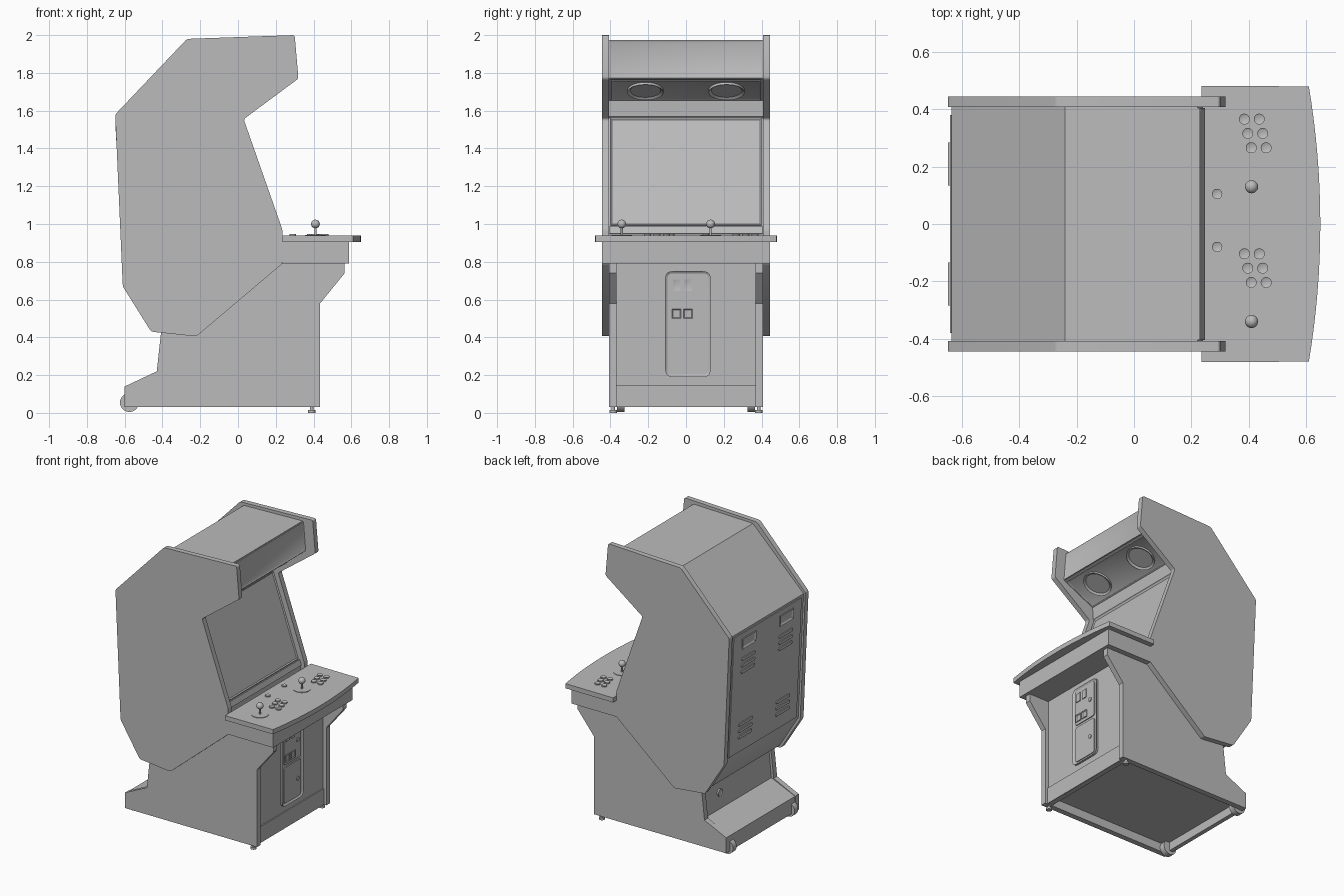
import bpy, bmesh, math
from mathutils import Matrix, Vector

cube = bpy.data.objects.get("Cube")
if cube:
    bpy.data.objects.remove(cube, do_unlink=True)

grey = bpy.data.materials.new("plain grey")
grey.use_nodes = True
grey.diffuse_color = (0.5, 0.5, 0.5, 1)
grey.node_tree.nodes["Principled BSDF"].inputs["Base Color"].default_value = (0.5, 0.5, 0.5, 1)

X, Y, Z = Vector((1, 0, 0)), Vector((0, 1, 0)), Vector((0, 0, 1))


def frame(origin, normal, across):
    """Matrix whose local z is the normal and local x runs across."""
    n = Vector(normal).normalized()
    a = Vector(across).normalized()
    m = Matrix((a, n.cross(a), n)).transposed().to_4x4()
    m.translation = origin
    return m


def finish(name, bm, matrix):
    bmesh.ops.recalc_face_normals(bm, faces=bm.faces)
    bm.transform(matrix)
    mesh = bpy.data.meshes.new(name)
    bm.to_mesh(mesh)
    bm.free()
    mesh.materials.append(grey)
    mesh.shade_smooth()
    mesh.set_sharp_from_angle(angle=math.radians(32))
    ob = bpy.data.objects.new(name, mesh)
    bpy.context.collection.objects.link(ob)
    return ob


def prism(name, pts, height, matrix, inset=None):
    """Extrude a flat outline; inset=(border, depth) sinks the outer cap."""
    bm = bmesh.new()
    base = bm.faces.new([bm.verts.new((p[0], p[1], 0)) for p in pts])
    out = bmesh.ops.extrude_face_region(bm, geom=[base], use_keep_orig=True)
    bmesh.ops.translate(bm, vec=(0, 0, height),
                        verts=[v for v in out["geom"] if isinstance(v, bmesh.types.BMVert)])
    bmesh.ops.recalc_face_normals(bm, faces=bm.faces)
    if inset:
        cap = [f for f in bm.faces if f.normal.z > 0.9]
        bmesh.ops.inset_region(bm, faces=cap, thickness=inset[0], use_even_offset=True)
        bmesh.ops.translate(bm, vec=(0, 0, -inset[1]), verts=cap[0].verts[:])
        # keep the sunk wall upright by adding a second, tighter border
    return finish(name, bm, matrix)


def rounded(pts, r, steps=3):
    """Round every corner of an outline."""
    out = []
    for i, p in enumerate(pts):
        p, a, b = Vector(p), Vector(pts[i - 1]), Vector(pts[(i + 1) % len(pts)])
        s, e = p + (a - p).normalized() * r, p + (b - p).normalized() * r
        for k in range(steps + 1):
            t = k / steps
            out.append(s * (1 - t) ** 2 + p * 2 * t * (1 - t) + e * t * t)
    return out


def rect(w, h):
    return [(-w / 2, -h / 2), (w / 2, -h / 2), (w / 2, h / 2), (-w / 2, h / 2)]


def disc(r, n=24):
    return [(r * math.cos(math.tau * i / n), r * math.sin(math.tau * i / n)) for i in range(n)]


def across_y(name, pts, y0, y1):
    """Extrude a side outline (x, z) between two depths."""
    return prism(name, pts, y1 - y0, frame((0, y1, 0), -Y, X))


def up(x, y, z):
    return frame((x, y, z), Z, X)


# Upper cabinet: side boards and the body between them
upper_side = rounded([(-.65, 1.58), (-.27, 1.98), (.30, 2), (.32, 1.77), (.03, 1.555), (.235, .97),
                      (.235, .79), (-.22, .405), (-.46, .43), (-.61, .67)], 0.012)
upper_body = [(-.637, 1.57), (-.24, 1.962), (.222, 1.975), (.24, 1.768), (.005, 1.655), (0, 1.57),
              (-.01, 1.56), (.207, .93), (.2, .79), (-.22, .43), (-.45, .445), (-.595, .68)]
across_y("upper_body", upper_body, -.408, .408)

# Lower cabinet: side boards and the body with an open underside
lower_side = [(-.6, .03), (.435, .03), (.435, .58), (.565, .74), (.565, .79), (.2, .79),
              (-.2, .6), (-.405, .45), (-.43, .22), (-.6, .14)]
lower_body = [(-.6, .03), (-.57, .03), (-.57, .09), (.38, .09), (.38, .03), (.41, .03), (.41, .8),
              (.2, .8), (-.2, .6), (-.39, .45), (-.412, .22), (-.598, .138)]
across_y("lower_body", lower_body, -.37, .37)
for s, side in ((-1, "right"), (1, "left")):
    lo, hi = sorted((s * .408, s * .445))
    across_y(side + "_upper_side", upper_side, lo, hi)
    lo, hi = sorted((s * .368, s * .407))
    across_y(side + "_lower_side", lower_side, lo, hi)
    # Feet and rear wheels
    prism(side + "_foot_stem", disc(.009, 12), .03, up(.39, s * .385, .015))
    prism(side + "_foot_pad", disc(.02, 16), .015, up(.39, s * .385, 0))
    prism(side + "_wheel", disc(.05, 28), .04, frame((-.575, s * .345 + .02, .055), -Y, X))

prism("kick_plate", rect(.735, .115), .008, frame((.41, 0, .0885), X, Y))

# Marquee panel with a raised retainer
tilt = Vector((.207, 0, .018))
prism("marquee", rect(.81, .2), .008, frame((.231, 0, 1.871), tilt, Y), (.012, .006))

# Speakers under the marquee
below = Vector((.113, 0, -.235))
prism("speaker_panel", rect(.79, .235), .006, frame((.122, 0, 1.711), below, Y), (.008, .004))
for s, side in ((-1, "right"), (1, "left")):
    at = Vector((.122, s * .215, 1.711))
    prism(side + "_speaker", disc(.095, 32), .016, frame(at, below, Y), (.014, .01))

# Screen bezel and lower ledge
glass = Vector((.63, 0, .217))
prism("screen", rect(.8, .6), .008, frame((.088, 0, 1.275), glass, Y), (.008, .006))
prism("screen_ledge", rect(.81, .04), .014, frame((.195, 0, .965), glass, Y))

# Control panel: box and overhanging curved top
prism("control_box", [(.235, -.445), (.588, -.445), (.588, .445), (.235, .445)], .115, up(0, 0, .79))
curve = [(.65 - .04 * (t / 8) ** 2, .48 * t / 8) for t in range(-8, 9)]
prism("control_top", [(.235, -.482)] + curve + [(.235, .482)], .033, up(0, 0, .905))

# Sticks and buttons for both players
for name, dy in (("right", -.47), ("left", 0)):
    sy = .13 + dy
    prism(name + "_stick_plate", disc(.055, 28), .004, up(.41, sy, .938))
    prism(name + "_stick_shaft", disc(.006, 12), .06, up(.41, sy, .938))
    ball = bmesh.new()
    bmesh.ops.create_uvsphere(ball, u_segments=20, v_segments=12, radius=.023)
    finish(name + "_stick_ball", ball, up(.41, sy, 1))
    for row in range(3):
        for col in range(2):
            at = up(.385 + .012 * row + .052 * col, .366 - .05 * row + dy, .938)
            prism(f"{name}_button_{row}_{col}", disc(.019, 20), .008, at, (.005, .003))
for name, y in (("right", -.08), ("left", .105)):
    prism(name + "_start_button", disc(.018, 20), .008, up(.29, y, .938), (.005, .003))

# Coin door with two flaps, slots, returns and locks


def on_front(name, y, z, pts, height, inset=None):
    return prism(name, pts, height, frame((.408, y, z), X, Y), inset)


on_front("coin_door_frame", .01, .47, rounded(rect(.24, .56), .04, 5), .016, (.012, .008))
on_front("coin_upper_flap", .01, .607, rounded(rect(.19, .255), .02), .014)
on_front("coin_lower_flap", .01, .335, rounded(rect(.19, .255), .02), .014)
for i, y in enumerate((-.05, .01)):
    on_front(f"coin_slot_{i}", y, .675, rect(.04, .06), .02, (.012, .004))
    on_front(f"coin_return_{i}", y, .525, rect(.048, .05), .02, (.006, .005))
for i, z in enumerate((.61, .335)):
    on_front(f"coin_lock_{i}", .065, z, disc(.014, 16), .02)

# Rear door with recessed handles and louvres
rear = Vector((-.89, 0, -.042))


def on_rear(name, y, z, pts, height, inset=None):
    x = -.637 + .042 * (1.57 - z) / .89
    return prism(name, pts, height, frame((x, y, z), rear, -Y), inset)


on_rear("rear_door", 0, 1.125, rect(.76, .86), .006)
for s, side in ((-1, "right"), (1, "left")):
    on_rear(side + "_handle", s * .21, 1.48, rect(.15, .075), .014, (.012, .008))
    for z in (1.32, .85):
        for k in (-1, 0, 1):
            on_rear(f"{side}_louvre_{z}_{k}", s * .21, z + k * .045, rounded(rect(.15, .022), .009), .013)

# Power knob above the rear step
prism("power_knob", disc(.025, 20), .012, frame((-.4, .2, .33), -X, -Y), (.006, .004))
